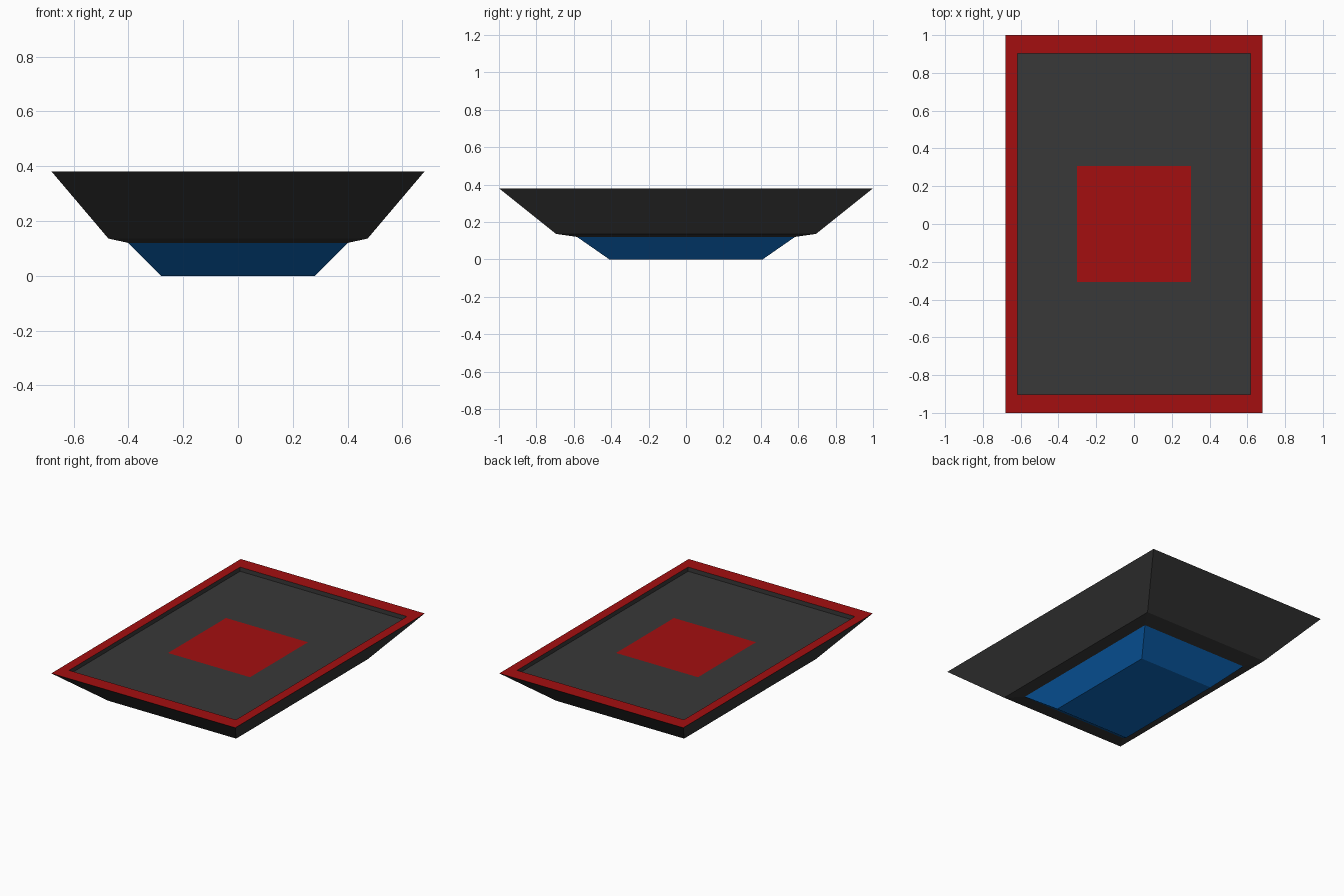
import bpy
import bmesh

if "Cube" in bpy.data.objects:
    bpy.data.objects.remove(bpy.data.objects["Cube"])


def material(name, rgb):
    m = bpy.data.materials.new(name)
    m.diffuse_color = (*rgb, 1.0)
    m.use_nodes = True
    m.node_tree.nodes["Principled BSDF"].inputs["Base Color"].default_value = m.diffuse_color
    return m


BLACK = material("charcoal", (0.040, 0.040, 0.040))
RED = material("red", (0.37, 0.0045, 0.005))
BLUE = material("blue", (0.004, 0.14, 0.51))


def loft(name, rings, mat, cap_bottom=False, cap_top=False):
    """Join rectangular rings (half width, half length, height) in order."""
    bm = bmesh.new()
    loops = []
    for hx, hy, z in rings:
        corners = ((-hx, -hy), (hx, -hy), (hx, hy), (-hx, hy))
        loops.append([bm.verts.new((x, y, z)) for x, y in corners])
    for a, b in zip(loops, loops[1:]):
        for i in range(4):
            j = (i + 1) % 4
            bm.faces.new((a[i], a[j], b[j], b[i]))
    if cap_bottom:
        bm.faces.new(loops[0][::-1])
    if cap_top:
        bm.faces.new(loops[-1])
    mesh = bpy.data.meshes.new(name)
    bm.to_mesh(mesh)
    bm.free()
    mesh.materials.append(mat)
    obj = bpy.data.objects.new(name, mesh)
    bpy.context.collection.objects.link(obj)
    return obj


TOP, FLOOR = 0.38, 0.352
foot = (0.28, 0.41, 0.0)
neck = (0.40, 0.583, 0.12)
knee = (0.473, 0.695, 0.136)
edge = (0.68, 1.0, TOP)
rim_inner = (0.617, 0.903, TOP)
floor_outer = (0.617, 0.903, FLOOR)
patch = (0.303, 0.306, FLOOR)

# Tapered foot under the tray
loft("base", [foot, neck], BLUE, cap_bottom=True)
# Flared outer sides with a shallow underside ledge
loft("outer_body", [neck, knee, edge], BLACK)
# Flat border around the top
loft("rim", [edge, rim_inner], RED)
# Recess walls and floor around the centre patch
loft("recessed_floor", [rim_inner, floor_outer, patch], BLACK)
# Square patch flush with the floor
loft("centre_patch", [patch], RED, cap_top=True)
